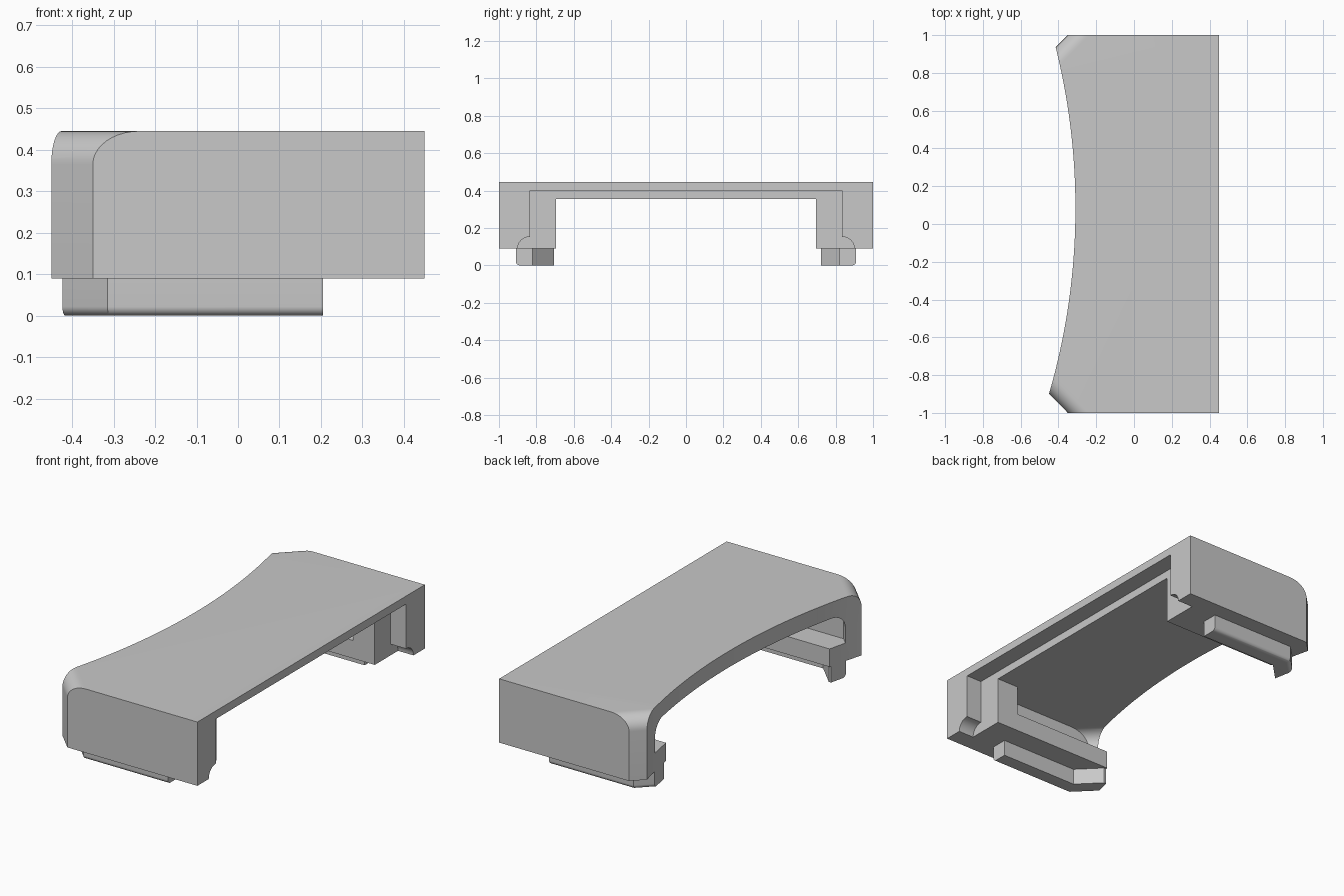
import bpy, bmesh, math
from mathutils import Matrix

if "Cube" in bpy.data.objects:
    bpy.data.objects.remove(bpy.data.objects["Cube"], do_unlink=True)

grey = bpy.data.materials.new("plain_grey")
grey.use_nodes = True
colour = (0.58, 0.58, 0.58, 1)
grey.diffuse_color = colour
grey.node_tree.nodes["Principled BSDF"].inputs["Base Color"].default_value = colour


def finish(bm, name):
    bmesh.ops.recalc_face_normals(bm, faces=bm.faces)
    mesh = bpy.data.meshes.new(name)
    bm.to_mesh(mesh)
    bm.free()
    mesh.materials.append(grey)
    ob = bpy.data.objects.new(name, mesh)
    bpy.context.collection.objects.link(ob)
    return ob


def prism(name, plan, low, high, radius=0, rounded=None):
    """Extrude a plan outline upward and round the edges chosen by a rule."""
    bm = bmesh.new()
    base = bm.faces.new([bm.verts.new((x, y, low)) for x, y in plan])
    new = bmesh.ops.extrude_face_region(bm, geom=[base])["geom"]
    for v in new:
        if isinstance(v, bmesh.types.BMVert):
            v.co.z = high
    if radius:
        edges = [e for e in bm.edges if rounded(*[v.co for v in e.verts])]
        bmesh.ops.bevel(bm, geom=edges, offset=radius, segments=10,
                        profile=0.5, affect='EDGES')
    return finish(bm, name)


def box_plan(x0, x1, half):
    return [(x0, -half), (x1, -half), (x1, half), (x0, half)]


def chamfered_plan(x1, half, reach):
    """Rectangle whose -x corners are cut on 45 degree lines."""
    tip = -0.65
    return [(x1, -half), (half - reach, -half), (tip, -(reach + tip)),
            (tip, reach + tip), (half - reach, half), (x1, half)]


def cylinder(name, radius, depth, sides, matrix):
    bm = bmesh.new()
    bmesh.ops.create_cone(bm, cap_ends=True, segments=sides, radius1=radius,
                          radius2=radius, depth=depth, matrix=matrix)
    return finish(bm, name)


def cut(ob, cutter):
    mod = ob.modifiers.new("cut", 'BOOLEAN')
    mod.operation = 'DIFFERENCE'
    mod.solver = 'EXACT'
    mod.object = cutter
    bpy.context.view_layer.update()
    ob_eval = ob.evaluated_get(bpy.context.evaluated_depsgraph_get())
    mesh = bpy.data.meshes.new_from_object(ob_eval)
    ob.modifiers.clear()
    ob.data = mesh


def top_chamfer(high):
    """Rule picking the top edges that run diagonally."""
    return lambda a, b: (a.z > high - 0.001 and b.z > high - 0.001
                         and abs(a.x - b.x) > 0.01 and abs(a.y - b.y) > 0.01)


# Outer shell block with rounded diagonal corners
shell = prism("cover_shell", chamfered_plan(0.45, 1.0, 1.35), 0.09, 0.445,
              0.08, top_chamfer(0.445))

# Cutters for the hollow, the centre channel and the stepped open end
ceiling = 0.355
hollow = prism("hollow_cutter", chamfered_plan(0.22, 0.835, 1.22), 0.19, ceiling,
               0.08, top_chamfer(ceiling))
channel = prism("channel_cutter", box_plan(-0.8, 0.6, 0.695), -0.1, ceiling)
recess = prism("recess_cutter", box_plan(0.355, 0.6, 0.835), -0.1, 0.40)
cutters = [hollow, channel, recess]

# Rounded notches at the foot of the open end
for side in (-1, 1):
    turn = Matrix.Translation((0.4775, side * 0.838, 0.09)) @ Matrix.Rotation(math.pi / 2, 4, 'Y')
    cutters.append(cylinder("notch_cutter", 0.062, 0.245, 40, turn))

# Wide shallow curve along the -x end
curve = cylinder("curve_cutter", 3.52, 2, 400, Matrix.Translation((-3.83, 0.0835, 0)))
cutters.append(curve)
for c in cutters:
    cut(shell, c)
parts = [shell]

# Clip rails with a hooked tip under each side wall
rail = [(0.205, 0.91), (-0.315, 0.91), (-0.52, 0.705), (-0.385, 0.705),
        (-0.27, 0.82), (0.205, 0.82)]


def rail_edge(a, b):
    outer = all(abs(v.y) > 0.9 or v.x < -0.5 for v in (a, b))
    return a.z < 0.001 and b.z < 0.001 and outer and max(abs(a.y), abs(b.y)) > 0.9


for side, name in ((-1, "front_clip_rail"), (1, "back_clip_rail")):
    ob = prism(name, [(x, side * y) for x, y in rail], 0, 0.09, 0.022, rail_edge)
    cut(ob, curve)
    parts.append(ob)

for c in cutters:
    bpy.data.objects.remove(c, do_unlink=True)

# Smooth the curves, keep the edges sharp
bpy.ops.object.select_all(action='DESELECT')
for ob in parts:
    ob.select_set(True)
bpy.context.view_layer.objects.active = shell
bpy.ops.object.shade_smooth_by_angle(angle=math.radians(25))
